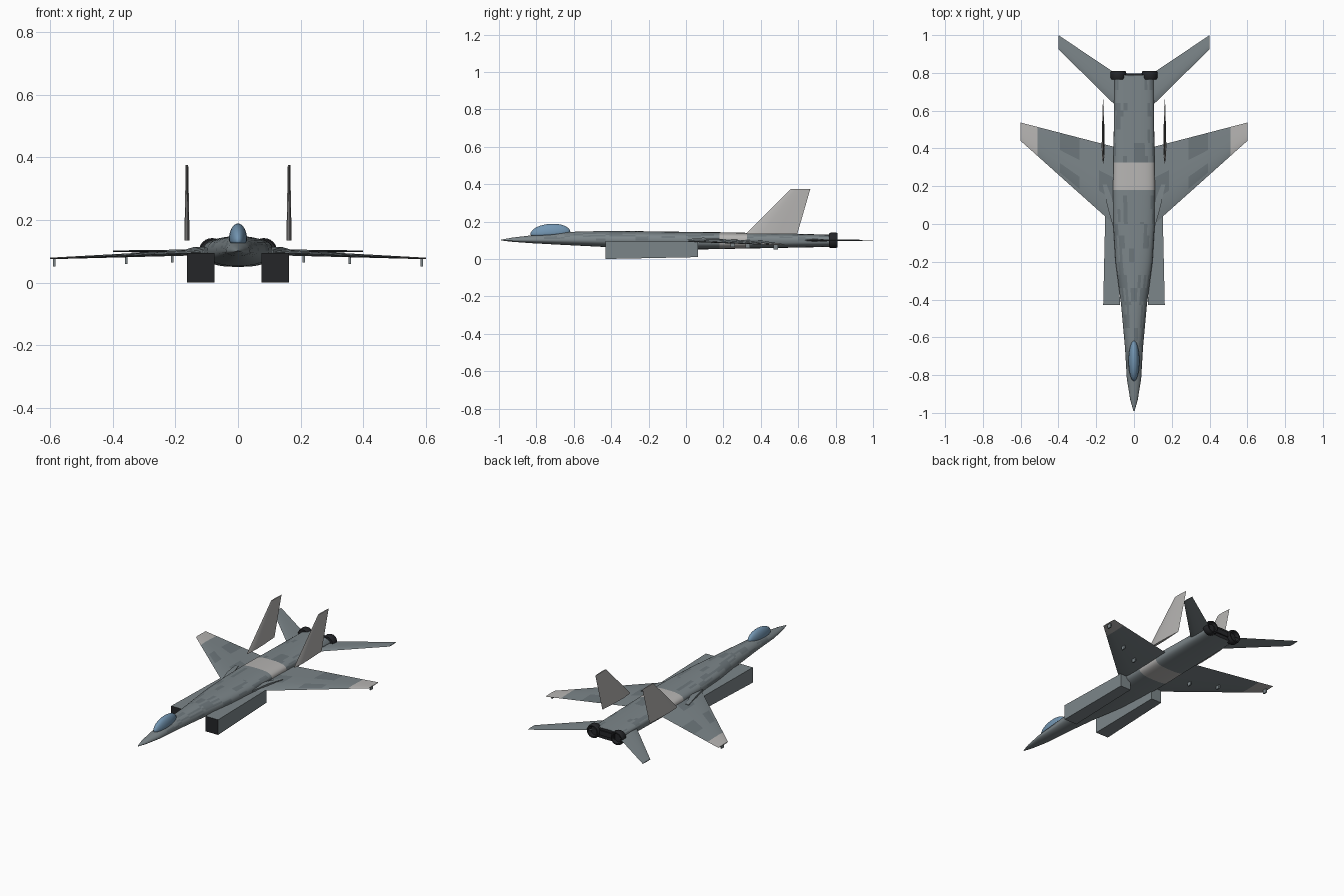
import bpy, bmesh, math, random
from mathutils import Vector

if "Cube" in bpy.data.objects:
    bpy.data.objects.remove(bpy.data.objects["Cube"])

random.seed(4)


def material(name, c):
    m = bpy.data.materials.new(name)
    m.diffuse_color = (*c, 1)
    m.use_nodes = True
    m.node_tree.nodes["Principled BSDF"].inputs["Base Color"].default_value = m.diffuse_color
    return m


GREY = material("hull_grey", (0.20, 0.235, 0.25))
DARK = material("patch_grey", (0.15, 0.18, 0.195))
LIGHT = material("pale_panel", (0.47, 0.46, 0.45))
BLACK = material("black_metal", (0.018, 0.019, 0.022))
GLASS = material("canopy_blue", (0.17, 0.30, 0.44))


def finish(name, bm, mats, mirror=False, angle=35):
    bmesh.ops.recalc_face_normals(bm, faces=bm.faces)
    me = bpy.data.meshes.new(name)
    bm.to_mesh(me)
    bm.free()
    ob = bpy.data.objects.new(name, me)
    bpy.context.collection.objects.link(ob)
    for m in mats:
        me.materials.append(m)
    bpy.ops.object.select_all(action='DESELECT')
    ob.select_set(True)
    bpy.context.view_layer.objects.active = ob
    bpy.ops.object.shade_smooth_by_angle(angle=math.radians(angle))
    if mirror:
        mod = ob.modifiers.new("mirror", 'MIRROR')
        mod.merge_threshold = 0.0001
    return ob


def loft(name, rings, mats, pick=None, caps=(0, 0), mirror=False, angle=35):
    """Skin a list of equal-length rings; pick(centre) gives the material slot."""
    bm = bmesh.new()
    vs = [[bm.verts.new(p) for p in r] for r in rings]
    n = len(rings[0])
    for a, b in zip(vs, vs[1:]):
        for i in range(n):
            f = bm.faces.new((a[i], a[(i + 1) % n], b[(i + 1) % n], b[i]))
            if pick:
                f.material_index = pick(f.calc_center_median())
    for ring, slot in ((vs[0], caps[0]), (vs[-1], caps[1])):
        bm.faces.new(ring).material_index = slot
    return finish(name, bm, mats, mirror, angle)


def lerp(table, y):
    for a, b in zip(table, table[1:]):
        if y <= b[0]:
            t = (y - a[0]) / (b[0] - a[0])
            return [p + (q - p) * t for p, q in zip(a, b)]
    return table[-1]


# Fuselage: y, half width, bottom z, top z, squareness
stations = [(-0.99, 0.003, 0.099, 0.103, 2), (-0.93, 0.02, 0.092, 0.114, 2),
            (-0.82, 0.038, 0.084, 0.127, 2), (-0.65, 0.048, 0.075, 0.144, 2),
            (-0.43, 0.068, 0.064, 0.150, 2.1), (-0.2, 0.098, 0.053, 0.148, 2.4),
            (0.0, 0.110, 0.050, 0.145, 2.7), (0.18, 0.111, 0.053, 0.143, 3),
            (0.325, 0.109, 0.056, 0.140, 3), (0.6, 0.106, 0.061, 0.134, 3),
            (0.79, 0.103, 0.065, 0.130, 3)]


def fuselage_ring(y, k=32):
    y, w, lo, hi, e = lerp(stations, y)
    ring = []
    for i in range(k):
        a = 2 * math.pi * i / k
        c, s = math.cos(a), math.sin(a)
        ring.append((w * math.copysign(abs(c) ** (2 / e), c), y,
                     0.1 + (hi - 0.1 if s > 0 else 0.1 - lo) * math.copysign(abs(s) ** (2 / e), s)))
    return ring


ys = sorted({s[0] for s in stations} | {round(-0.9 + 0.07 * i, 3) for i in range(25)})


def hull_slot(c):
    if 0.18 < c.y < 0.325:
        return 2
    return int(c.z > 0.105 and c.y > -0.75 and random.random() < 0.28)


loft("fuselage", [fuselage_ring(y) for y in ys], [GREY, DARK, LIGHT, BLACK], hull_slot, (0, 3))


# Flying surfaces: sections of (leading edge, trailing edge, thickness)
def blade(name, root, tip, steps, axis, mats, pick=None):
    prof = [(0, 0), (0.08, 0.6), (0.3, 1), (0.6, 0.75), (1, 0.06),
            (0.6, -0.75), (0.3, -1), (0.08, -0.6)]
    rings = []
    for t in steps:
        le = Vector(root[0]).lerp(Vector(tip[0]), t)
        te = Vector(root[1]).lerp(Vector(tip[1]), t)
        th = root[2] + (tip[2] - root[2]) * t
        rings.append([le.lerp(te, u) + Vector(axis) * v * th / 2 for u, v in prof])
    last = pick(Vector((0.6, 0, 0))) if pick else 0
    return loft(name, rings, mats, pick, (0, last), True, 40)


def wing_slot(c):
    if c.x > 0.51:
        return 2
    return int(c.z > 0.098 - 0.043 * (c.x - 0.1) and random.random() < 0.3)


def tail_slot(c):
    return int(c.z > 0.1 and random.random() < 0.3)


blade("wing", ((0.08, -0.025, 0.098), (0.08, 0.402, 0.098), 0.02),
      ((0.6, 0.44, 0.077), (0.6, 0.537, 0.077), 0.005),
      [0, 0.2, 0.4, 0.6, 0.827, 1], (0, 0, 1), [GREY, DARK, LIGHT], wing_slot)
blade("tailplane", ((0.08, 0.61, 0.1), (0.08, 0.785, 0.1), 0.013),
      ((0.4, 0.925, 0.1), (0.4, 1.0, 0.1), 0.005),
      [0, 0.3, 0.6, 1], (0, 0, 1), [GREY, DARK], tail_slot)
blade("tail_fin", ((0.163, 0.32, 0.134), (0.163, 0.595, 0.134), 0.017),
      ((0.163, 0.56, 0.375), (0.163, 0.665, 0.375), 0.008), [0, 1], (1, 0, 0), [LIGHT])


# Wing root fairing and air intakes
def rect(x0, x1, y, z0, z1):
    return [(x0, y, z0), (x1, y, z0), (x1, y, z1), (x0, y, z1)]


loft("root_fairing", [rect(0.1, 0.112, -0.01, 0.095, 0.104), rect(0.1, 0.14, 0.09, 0.095, 0.114),
                      rect(0.145, 0.166, 0.21, 0.095, 0.106)], [GREY], mirror=True)
loft("air_intake", [rect(0.075, 0.163, -0.43, 0.0, 0.095), rect(0.08, 0.152, 0.063, 0.01, 0.092)],
     [GREY, BLACK], caps=(1, 0), mirror=True)

# Wing pylons
for i, (x, y, z0, z1) in enumerate([(0.21, 0.25, 0.064, 0.09), (0.357, 0.33, 0.059, 0.085),
                                    (0.587, 0.48, 0.051, 0.077)]):
    loft(f"pylon_{i + 1}", [rect(x - 0.004, x + 0.004, y - 0.012, z0, z1),
                            rect(x - 0.004, x + 0.004, y + 0.012, z0, z1)], [GREY], mirror=True)


# Exhaust nozzles: ring with a recessed end
def circle(r, y):
    return [(0.083 + r * math.cos(i * math.pi / 12), y, 0.1 + r * math.sin(i * math.pi / 12))
            for i in range(24)]


loft("nozzle", [circle(0.037, 0.765), circle(0.042, 0.775), circle(0.042, 0.8),
                circle(0.038, 0.81), circle(0.031, 0.81), circle(0.026, 0.785)],
     [BLACK], mirror=True)
loft("nozzle_bridge", [rect(-0.06, 0.06, 0.77, 0.085, 0.115), rect(-0.06, 0.06, 0.797, 0.085, 0.115)],
     [BLACK])

# Canopy
bm = bmesh.new()
bmesh.ops.create_uvsphere(bm, u_segments=32, v_segments=16, radius=1)
for v in bm.verts:
    x, y, z = v.co
    v.co = (0.029 * x, -0.725 + 0.107 * y, 0.137 + (0.051 if z > 0 else 0.018) * z + 0.006 * y)
finish("canopy", bm, [GLASS], angle=60)
